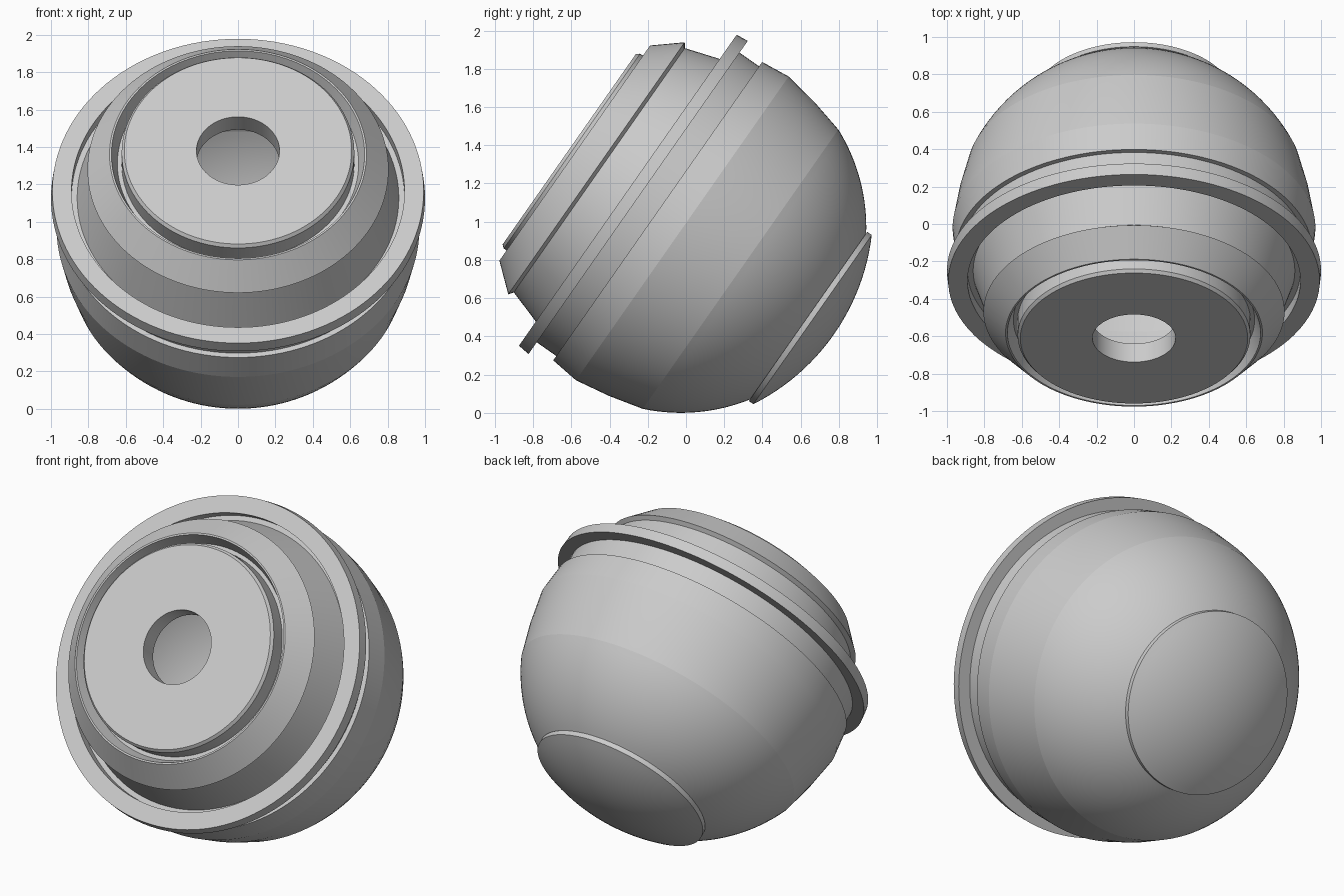
import bpy, bmesh
from math import sin, cos, pi, radians, sqrt, asin

cube = bpy.data.objects.get("Cube")
if cube:
    bpy.data.objects.remove(cube, do_unlink=True)

SEGMENTS = 128
TILT = radians(55)          # axis leans towards the front
ORIGIN = (0, -0.275, 1.144)
BALL_R, BALL_T = 0.97, -0.303

grey = bpy.data.materials.new("plain_grey")
grey.use_nodes = True
colour = (0.6, 0.6, 0.6, 1)
grey.diffuse_color = colour
grey.node_tree.nodes["Principled BSDF"].inputs["Base Color"].default_value = colour


def arc(centre, radius, r_from, r_to, steps):
    """Points (axial, radius) on the rear of a ball, between two radii."""
    a, b = asin(r_from / radius), asin(r_to / radius)
    angles = [a + (b - a) * i / steps for i in range(steps + 1)]
    return [(centre - radius * cos(g), radius * sin(g)) for g in angles]


def lathe(name, profile, closed=False):
    """Spin (axial, radius) points, listed rear to front on the outside."""
    bm = bmesh.new()
    rings = []
    for t, r in profile:
        if r < 1e-5:
            rings.append([bm.verts.new((0, 0, t))] * SEGMENTS)
        else:
            rings.append([bm.verts.new((r * cos(2 * pi * j / SEGMENTS),
                                        r * sin(2 * pi * j / SEGMENTS), t))
                          for j in range(SEGMENTS)])
    pairs = list(zip(rings, rings[1:]))
    if closed:
        pairs.append((rings[-1], rings[0]))
    for low, high in pairs:
        for j in range(SEGMENTS):
            k = (j + 1) % SEGMENTS
            corners = list(dict.fromkeys((low[j], low[k], high[k], high[j])))
            bm.faces.new(corners)
    bm.normal_update()
    for face in bm.faces:
        face.smooth = True
    for edge in bm.edges:
        if len(edge.link_faces) == 2:
            edge.smooth = edge.calc_face_angle(0) < radians(9)
    mesh = bpy.data.meshes.new(name)
    bm.to_mesh(mesh)
    bm.free()
    mesh.materials.append(grey)
    obj = bpy.data.objects.new(name, mesh)
    obj.location = ORIGIN
    obj.rotation_euler = (TILT, 0, 0)
    bpy.context.collection.objects.link(obj)
    return obj


# Hollow rounded body: ball, shallow belt, front step and neck
lathe("body", arc(BALL_T, BALL_R, 0.53, 0.892, 16)
      + [(-0.5, 0.938), (-0.312, 0.97), (-0.155, 0.953),
         (-0.155, 0.925), (-0.03, 0.925)])

# Domed rear cap with a short straight rim
lathe("rear_cap", arc(-0.14, 1.14, 0, 0.54, 12) + [(-1.115, 0.54), (-1.115, 0.52)])

# Raised ring around the neck
lathe("flange_ring", [(-0.03, 0.89), (-0.03, 1.0), (0.036, 0.993), (0.036, 0.89)],
      closed=True)

# Collar: groove floor, flared wall, overhanging lip and recess
lathe("front_collar", [(-0.03, 0.925), (-0.03, 0.86), (0.218, 0.78),
                       (0.236, 0.805), (0.375, 0.687), (0.375, 0.677),
                       (0.29, 0.645), (0.29, 0.61)])

# Thick front disc with a chamfered edge and a round opening
lathe("front_disc", [(0.29, 0.222), (0.29, 0.622), (0.393, 0.622),
                     (0.41, 0.608), (0.41, 0.222)], closed=True)
